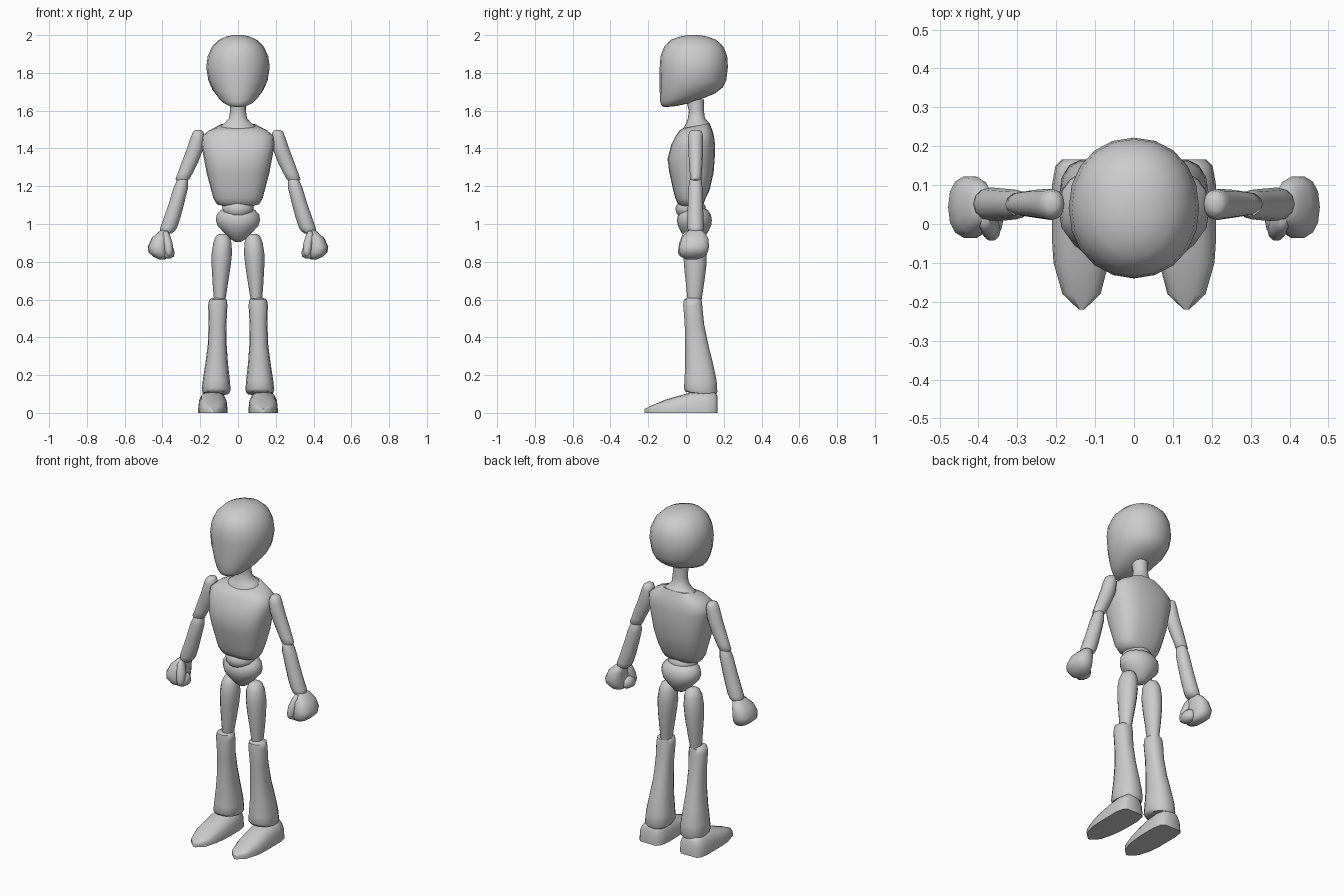
import bpy, bmesh
from math import sin, cos, pi, radians, copysign


def finish(name, bm, mirror=False):
    bmesh.ops.recalc_face_normals(bm, faces=bm.faces)
    for f in bm.faces:
        f.smooth = True
    for e in bm.edges:
        e.smooth = e.calc_face_angle(0) < radians(55)
    me = bpy.data.meshes.new(name)
    bm.to_mesh(me)
    bm.free()
    ob = bpy.data.objects.new(name, me)
    bpy.context.collection.objects.link(ob)
    if mirror:
        ob.modifiers.new("Mirror", 'MIRROR').use_mirror_merge = False
    return ob


def skin(name, loops, mirror=False):
    bm = bmesh.new()
    rows = [[bm.verts.new(p) for p in loop] for loop in loops]
    n = len(rows[0])
    for a, b in zip(rows, rows[1:]):
        for i in range(n):
            j = (i + 1) % n
            bm.faces.new((a[i], a[j], b[j], b[i]))
    bm.faces.new(rows[0])
    bm.faces.new(rows[-1])
    return finish(name, bm, mirror)


def loft(name, rings, sides=16, power=2.0, mirror=False):
    """Rings are (z, x0, x1, y0, y1, optional slope of the ring along y)."""
    loops = []
    for z, x0, x1, y0, y1, *tilt in rings:
        loop = []
        for i in range(sides):
            a = 2 * pi * i / sides
            c, s = (copysign(abs(v) ** (2 / power), v) for v in (cos(a), sin(a)))
            dy = (y1 - y0) / 2 * s
            loop.append(((x0 + x1) / 2 + (x1 - x0) / 2 * c, (y0 + y1) / 2 + dy,
                         z + (tilt[0] if tilt else 0) * dy))
        loops.append(loop)
    return skin(name, loops, mirror)


def body(name, rings, **kw):
    """Centred part: rings are (z, half width, y0, y1, optional slope)."""
    return loft(name, [(r[0], -r[1], r[1], *r[2:]) for r in rings], **kw)


# head
body("head", [
    (1.622, .02, -.10, -.05, .1), (1.63, .05, -.117, .02, .15),
    (1.646, .08, -.13, .09, .17), (1.67, .105, -.137, .155, .15),
    (1.71, .135, -.139, .195, .08), (1.76, .157, -.14, .213),
    (1.83, .168, -.139, .222), (1.89, .16, -.135, .218),
    (1.94, .136, -.115, .198), (1.975, .10, -.08, .16),
    (1.993, .06, -.03, .11), (2.0, .025, .01, .07)], sides=20, power=2.1)

# neck, spreading into the neckline
body("neck", [
    (1.47, .10, -.035, .13, .2), (1.515, .10, -.02, .128, .2),
    (1.535, .07, -.002, .115, .15), (1.56, .048, .01, .1),
    (1.60, .042, .015, .095), (1.66, .042, .0, .095)])

# chest
body("chest", [
    (1.092, .07, -.02, .07), (1.105, .112, -.042, .092),
    (1.135, .13, -.056, .103), (1.18, .142, -.068, .125),
    (1.27, .166, -.088, .146), (1.345, .18, -.098, .152),
    (1.42, .194, -.078, .154), (1.465, .19, -.055, .148),
    (1.495, .155, -.035, .14), (1.52, .10, -.015, .125, .2)],
    sides=20, power=2.6)

# waist and hips
body("waist", [
    (1.03, .035, -.02, .07), (1.042, .06, -.04, .09), (1.065, .08, -.054, .102),
    (1.09, .084, -.055, .105), (1.115, .065, -.04, .09), (1.13, .03, -.02, .06)])
body("hips", [
    (.905, .015, .03, .06), (.92, .04, .005, .09), (.955, .075, -.025, .115),
    (.99, .107, -.043, .133), (1.02, .117, -.048, .137),
    (1.05, .112, -.042, .132), (1.075, .09, -.025, .115), (1.085, .05, 0, .09)])

# thighs
loft("thigh", [
    (.948, .06, .10, .03, .07), (.935, .045, .117, .01, .09),
    (.90, .034, .131, -.008, .105), (.84, .032, .14, -.014, .11),
    (.77, .04, .139, -.01, .107), (.68, .054, .134, 0, .095),
    (.615, .064, .129, .006, .085), (.58, .07, .125, .01, .08)],
    sides=12, mirror=True)

# flared lower legs
loft("lower_leg", [
    (.608, .075, .135, .01, .065), (.60, .06, .152, -.012, .083),
    (.57, .056, .158, -.016, .087), (.47, .061, .156, -.008, .097),
    (.36, .06, .16, -.006, .12), (.26, .053, .173, -.006, .145),
    (.17, .043, .187, -.01, .164), (.12, .039, .192, -.013, .168, -.1),
    (.103, .048, .186, -.005, .16, -.12), (.10, .07, .165, .03, .13, -.1)],
    sides=14, power=2.3, mirror=True)

# shoes, built from toe to heel
toe_to_heel = [
    (-.22, .128, .142, .02), (-.18, .086, .184, .04), (-.10, .065, .207, .073),
    (-.04, .058, .211, .09), (.03, .055, .211, .11), (.10, .056, .211, .12),
    (.15, .066, .202, .115), (.166, .085, .185, .09)]
loops = []
for y, x0, x1, top in toe_to_heel:
    arch = [((x0 + x1) / 2 + (x1 - x0) / 2 * copysign(abs(cos(a)) ** .8, cos(a)), y,
             .018 + (top - .018) * sin(a) ** .8 if 0 < a < 3.14 else .018)
            for a in (pi * i / 8 for i in range(9))]
    loops.append(arch + [(x0, y, 0), (x1, y, 0)])
skin("shoe", loops, mirror=True)

# upper arms
loft("upper_arm", [
    (1.498, .195, .225, .035, .07), (1.488, .184, .238, .018, .085),
    (1.46, .176, .25, .01, .09), (1.40, .183, .27, .012, .09),
    (1.33, .21, .297, .016, .088), (1.27, .24, .319, .02, .084),
    (1.238, .257, .331, .02, .082), (1.225, .275, .318, .03, .07)],
    sides=12, mirror=True)

# forearms
loft("forearm", [
    (1.25, .275, .315, .03, .07), (1.235, .266, .322, .02, .082),
    (1.19, .265, .342, .012, .088), (1.12, .282, .363, .01, .09),
    (1.04, .303, .39, .008, .092), (.985, .321, .41, .008, .094),
    (.967, .331, .413, .01, .093), (.95, .35, .405, .02, .08)],
    sides=12, mirror=True)

# fists with thumb and curled fingers
loft("hand", [
    (.97, .37, .405, .02, .08), (.955, .362, .425, .002, .1),
    (.925, .365, .457, -.025, .119), (.88, .366, .478, -.037, .124),
    (.85, .367, .474, -.038, .117), (.825, .37, .445, -.025, .095),
    (.813, .385, .42, 0, .06)], sides=14, power=2.4, mirror=True)
loft("thumb", [
    (.962, .372, .392, -.002, .025), (.945, .362, .4, -.02, .035),
    (.90, .346, .396, -.037, .025), (.86, .343, .39, -.044, .012),
    (.84, .348, .383, -.042, .005), (.828, .358, .374, -.03, -.01)],
    sides=10, mirror=True)
loft("fingers", [
    (.885, .355, .38, 0, .04), (.872, .342, .395, -.025, .06),
    (.848, .335, .40, -.035, .065), (.828, .34, .40, -.03, .06),
    (.817, .358, .39, -.01, .04)], sides=10, mirror=True)
